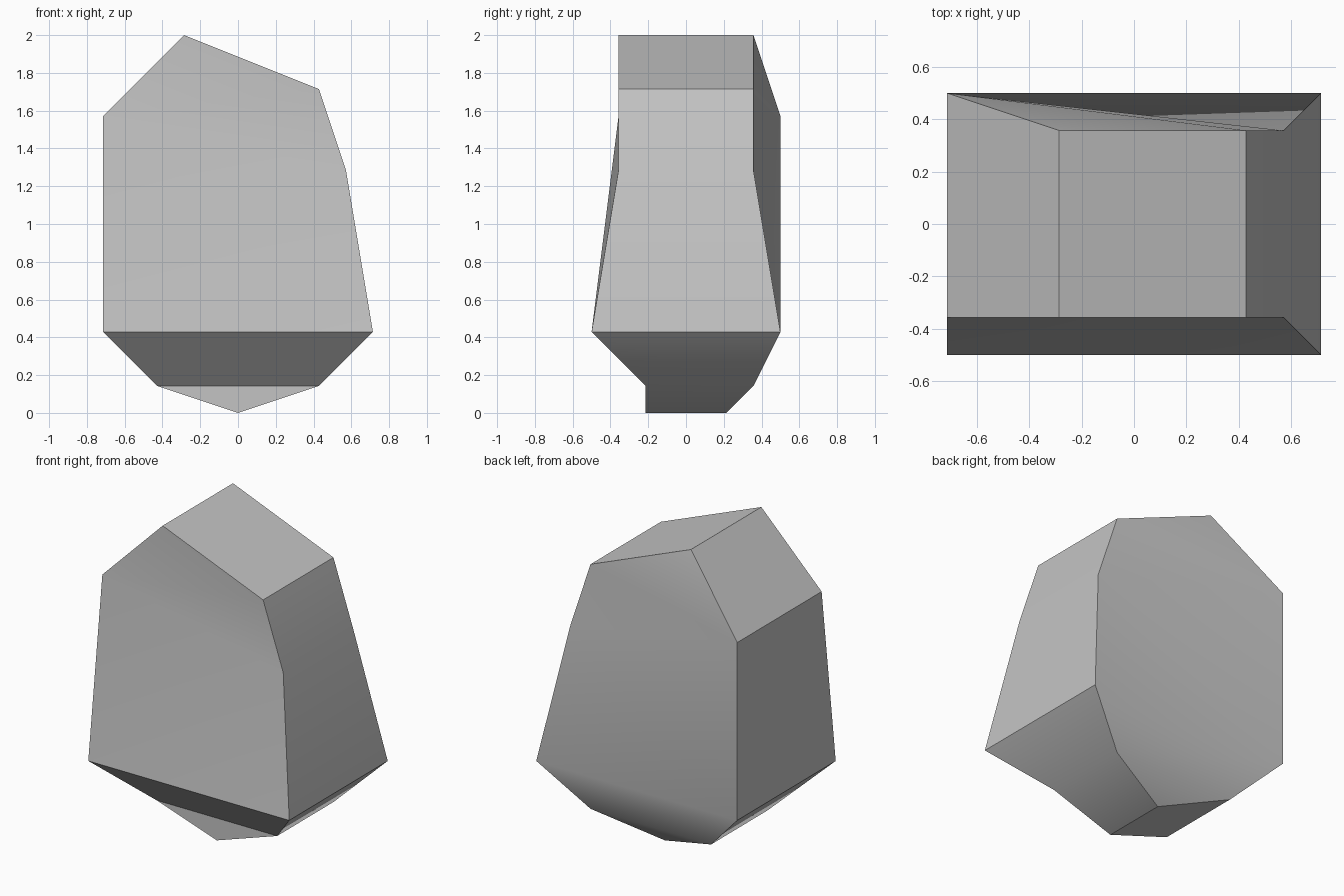
import bpy
import bmesh
from math import radians

cube = bpy.data.objects.get("Cube")
if cube:
    bpy.data.objects.remove(cube, do_unlink=True)

UNIT = 1 / 7  # the boulder sits on a coarse grid, fourteen steps tall

# Outline clockwise from the peak: x, z, front y, back y (in grid steps)
OUTLINE = [
    (-2, 14, -2.5, 2.5),
    (3, 12, -2.5, 2.5),
    (4, 9, -2.5, 2.5),
    (5, 3, -3.5, 3.5),
    (3, 1, -1.5, 2.5),
    (0, 0, -1.5, 1.5),
    (-3, 1, -1.5, 2.5),
    (-5, 3, -3.5, 3.5),
    (-5, 11, -2.5, 3.5),
]

# Facets of the two broad sides, as outline indices
LOWER = [(7, 3, 4, 6), (6, 4, 5)]
FRONT = [(8, 0, 1, 2), (8, 2, 3), (8, 3, 7)] + LOWER
BACK = [(8, 0, 1), (8, 1, 2), (8, 2, 7), (2, 3, 7)] + LOWER

bm = bmesh.new()
front = [bm.verts.new((x * UNIT, f * UNIT, z * UNIT)) for x, z, f, b in OUTLINE]
back = [bm.verts.new((x * UNIT, b * UNIT, z * UNIT)) for x, z, f, b in OUTLINE]

# Band of facets around the rim
for i in range(len(OUTLINE)):
    j = (i + 1) % len(OUTLINE)
    bm.faces.new((front[i], front[j], back[j], back[i]))

# Broad front and back
for ring, facets in ((front, FRONT), (back, BACK)):
    for facet in facets:
        bm.faces.new([ring[i] for i in facet])

bmesh.ops.recalc_face_normals(bm, faces=bm.faces[:])
mesh = bpy.data.meshes.new("boulder")
bm.to_mesh(mesh)
bm.free()

# Stone colour
stone = bpy.data.materials.new("stone grey")
stone.use_nodes = True
colour = (0.55, 0.55, 0.55, 1)
stone.diffuse_color = colour
stone.node_tree.nodes["Principled BSDF"].inputs["Base Color"].default_value = colour
mesh.materials.append(stone)

boulder = bpy.data.objects.new("boulder", mesh)
bpy.context.collection.objects.link(boulder)

# Soft shading over shallow creases, hard edges elsewhere
bpy.ops.object.select_all(action="DESELECT")
boulder.select_set(True)
bpy.context.view_layer.objects.active = boulder
bpy.ops.object.shade_smooth_by_angle(angle=radians(36.4))
